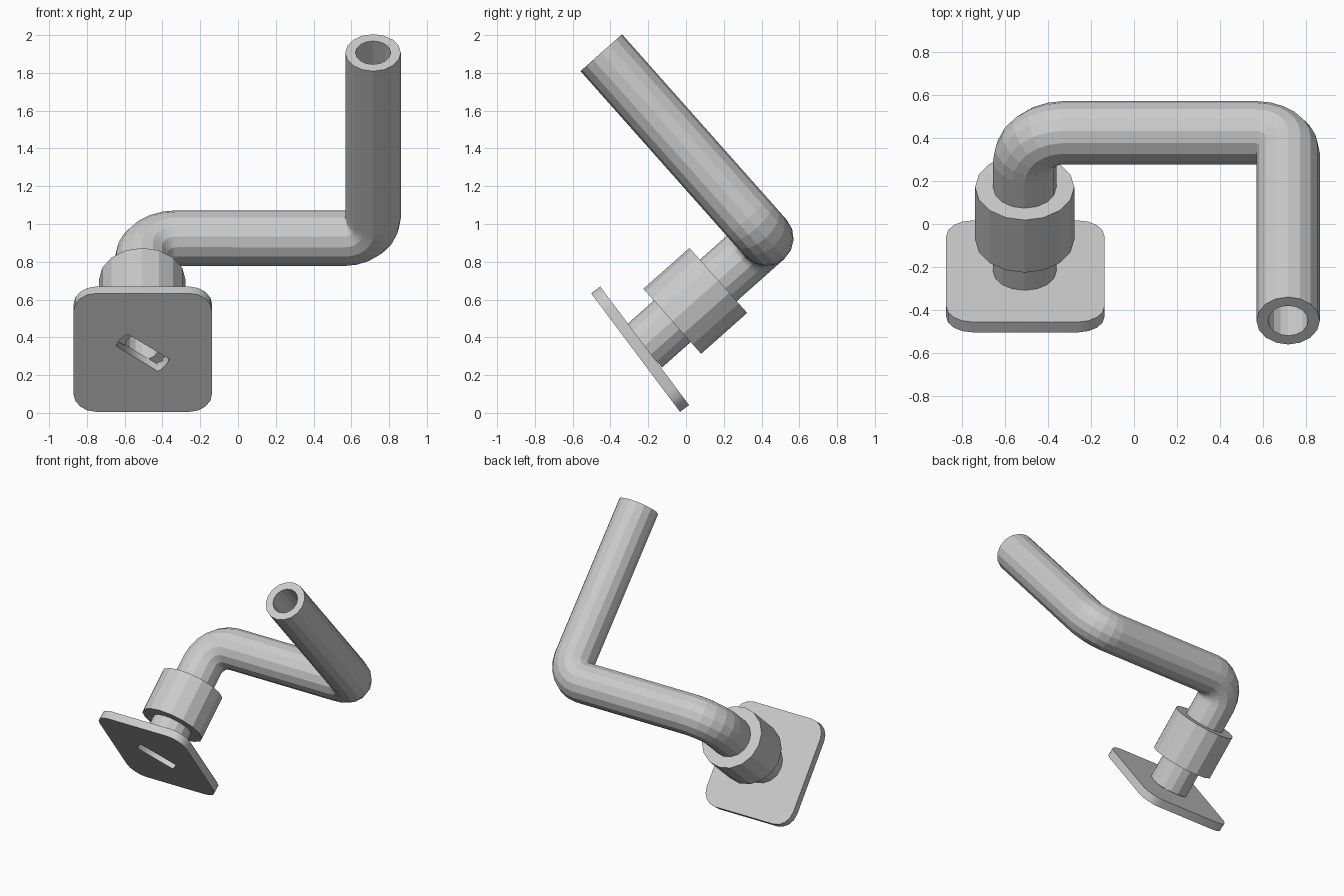
import bpy, bmesh, math
from mathutils import Vector, Matrix

if "Cube" in bpy.data.objects:
    bpy.data.objects.remove(bpy.data.objects["Cube"])

X = Vector((1, 0, 0))
D = Vector((0, 0.748, 0.664)).normalized()    # lower leg direction
U = Vector((0, -0.664, 0.748)).normalized()   # upper arm direction


def tube(name, path, r_out, r_in, sides):
    """Hollow tube swept along a path, with ring-shaped ends."""
    bm = bmesh.new()
    n = len(path)
    segs = [(path[i + 1] - path[i]).normalized() for i in range(n - 1)]
    tans = [segs[0]] + [(segs[i] + segs[i + 1]).normalized() for i in range(n - 2)] + [segs[-1]]
    a = tans[0].cross(X).normalized()
    outer, inner = [], []
    for i, (p, t) in enumerate(zip(path, tans)):
        if i:
            a = tans[i - 1].rotation_difference(t) @ a
        b = t.cross(a)
        dirs = [a * math.cos(2 * math.pi * k / sides) + b * math.sin(2 * math.pi * k / sides)
                for k in range(sides)]
        outer.append([bm.verts.new(p + d * r_out) for d in dirs])
        inner.append([bm.verts.new(p + d * r_in) for d in dirs])
    loops = outer + inner[::-1]
    loops.append(loops[0])
    for r0, r1 in zip(loops, loops[1:]):
        for k in range(sides):
            m = (k + 1) % sides
            bm.faces.new((r0[k], r0[m], r1[m], r1[k]))
    bmesh.ops.recalc_face_normals(bm, faces=bm.faces)
    me = bpy.data.meshes.new(name)
    bm.to_mesh(me)
    bm.free()
    ob = bpy.data.objects.new(name, me)
    bpy.context.collection.objects.link(ob)
    return ob


def elbow(corner, d_in, d_out, radius, steps=6):
    """Points of a quarter-circle bend between two perpendicular directions."""
    c = corner - d_in * radius + d_out * radius
    return [c - d_out * radius * math.cos(t) + d_in * radius * math.sin(t)
            for t in (math.pi / 2 * i / steps for i in range(steps + 1))]


# Bent pipe: lower leg, crossbar, upper arm
corner_a = Vector((-0.507, 0.423, 0.925))
corner_b = Vector((0.715, 0.423, 0.925))
path = [corner_a - D * 0.865]
path += elbow(corner_a, D, X, 0.18)
path += elbow(corner_b, X, U, 0.15)
path.append(corner_b + U * 1.313)
tube("bent_pipe", path, 0.147, 0.093, 16)

# Collar around the lower leg
mid = corner_a - D * 0.5
tube("collar", [mid - D * 0.163, mid + D * 0.163], 0.23, 0.14, 16)


# Rounded square base plate with a diagonal slot opening into the pipe
def outline(curve, pts):
    s = curve.splines.new('POLY')
    s.points.add(len(pts) - 1)
    for q, (x, y) in zip(s.points, pts):
        q.co = (x, y, 0, 1)
    s.use_cyclic_u = True


W, L, R = 0.367, 0.392, 0.12
plate = []
for i, (sx, sy) in enumerate(((1, 1), (-1, 1), (-1, -1), (1, -1))):
    for k in range(5):
        t = math.pi / 2 * (i + k / 4)
        plate.append((sx * (W - R) + R * math.cos(t), sy * (L - R) + R * math.sin(t)))
slot = []
for base in (37, 217):
    for k in range(5):
        t = math.radians(base - 20 + 10 * k)
        slot.append((0.147 * math.cos(t), 0.147 * math.sin(t)))

cu = bpy.data.curves.new("base_plate", 'CURVE')
cu.dimensions = '2D'
cu.fill_mode = 'BOTH'
cu.extrude = 0.03
outline(cu, plate)
outline(cu, slot)
ob = bpy.data.objects.new("base_plate", cu)
bpy.context.collection.objects.link(ob)
N = Vector((0, 0.8, 0.6))
V = N.cross(X)
m = Matrix((X, V, N)).transposed().to_4x4()
m.translation = Vector((-0.504, -0.243, 0.337))
ob.matrix_world = m
